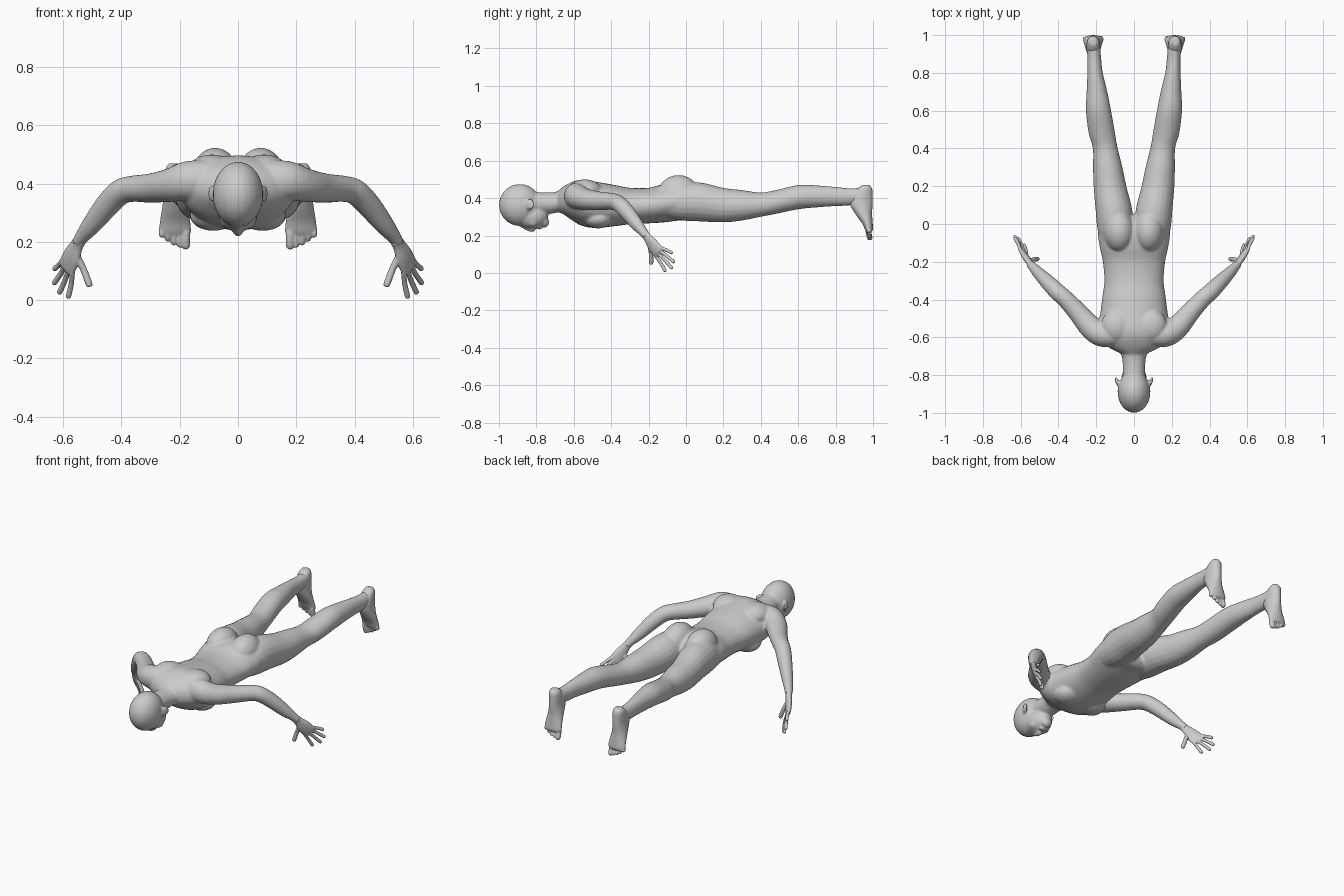
import bpy, bmesh, math
from mathutils import Vector, Matrix

cube = bpy.data.objects.get("Cube")
if cube:
    bpy.data.objects.remove(cube, do_unlink=True)

skin = bpy.data.materials.new("plain grey")
skin.use_nodes = True
GREY = (0.6, 0.6, 0.6, 1)
skin.diffuse_color = GREY
skin.node_tree.nodes["Principled BSDF"].inputs["Base Color"].default_value = GREY


def spline(rows, steps=4):
    """Catmull-Rom interpolation of ring rows."""
    rows = [Vector(r) for r in rows]
    out = []
    for i in range(len(rows) - 1):
        a, b = rows[max(i - 1, 0)], rows[i]
        c, d = rows[i + 1], rows[min(i + 2, len(rows) - 1)]
        for k in range(steps):
            t = k / steps
            out.append(b + (c - a) * t / 2 + (a * 2 - b * 5 + c * 4 - d) * t * t / 2
                       + (b * 3 - a - c * 3 + d) * t ** 3 / 2)
    return out + [rows[-1]]


def tube(bm, rows, side=1, up=(0, 0, 1), axis=None, sides=20):
    """Loft elliptical rings given as x, y, z, half width, half depth."""
    rows = spline(rows)
    loops = []
    for i, r in enumerate(rows):
        centre = Vector(r[:3])
        ahead = Vector(rows[min(i + 1, len(rows) - 1)][:3])
        behind = Vector(rows[max(i - 1, 0)][:3])
        t = Vector(axis) if axis else (ahead - behind).normalized()
        u = t.cross(Vector(up)).normalized()
        v = u.cross(t)
        loop = []
        for k in range(sides):
            a = math.tau * k / sides
            p = centre + u * r[3] * math.cos(a) + v * r[4] * math.sin(a)
            loop.append(bm.verts.new((p.x * side, p.y, p.z)))
        loops.append(loop)
    for a, b in zip(loops, loops[1:]):
        for k in range(sides):
            n = (k + 1) % sides
            bm.faces.new((a[k], a[n], b[n], b[k]))
    bm.faces.new(loops[0][::-1])
    bm.faces.new(loops[-1])


def digit(bm, points, radius, side, up=(0, 1, 0)):
    """Finger or toe with a rounded tip."""
    points = [Vector(p) for p in points]
    end = (points[-1] - points[-2]).normalized()
    rows = [(*p, radius, radius) for p in points]
    rows.append((*(points[-1] + end * radius * 0.8), radius * 0.5, radius * 0.5))
    tube(bm, rows, side, up, sides=10)


def ball(bm, centre, radii, side=1, tilt=0):
    x, y, z = centre
    m = (Matrix.Translation((x * side, y, z)) @ Matrix.Rotation(tilt * side, 4, 'Z')
         @ Matrix.Diagonal((*radii, 1)))
    bmesh.ops.create_uvsphere(bm, u_segments=24, v_segments=16, radius=1, matrix=m)


def finish(name, bm, voxel, smooth):
    """Fuse the overlapping forms into one smooth skin."""
    bmesh.ops.recalc_face_normals(bm, faces=bm.faces)
    mesh = bpy.data.meshes.new(name)
    bm.to_mesh(mesh)
    bm.free()
    mesh.materials.append(skin)
    ob = bpy.data.objects.new(name, mesh)
    bpy.context.collection.objects.link(ob)
    fuse = ob.modifiers.new("fuse", 'REMESH')
    fuse.mode = 'VOXEL'
    fuse.voxel_size = voxel
    fuse.use_smooth_shade = True
    relax = ob.modifiers.new("relax", 'SMOOTH')
    relax.factor = 0.5
    relax.iterations = smooth


def span(x, y, half, low, high):
    """Ring across the body, from its lowest and highest points."""
    return (x, y, (low + high) / 2, half, (high - low) / 2)


body = bmesh.new()

# torso from neck root to crotch
torso = [(-.69, .06, .33, .435), (-.65, .14, .31, .465), (-.6, .19, .275, .49),
         (-.55, .195, .25, .497), (-.48, .18, .24, .487), (-.38, .167, .25, .47),
         (-.3, .157, .26, .455), (-.2, .165, .265, .455), (-.12, .182, .27, .475),
         (-.04, .19, .28, .48), (.02, .16, .285, .45), (.05, .08, .31, .4)]
tube(body, [span(0, *r) for r in torso], axis=(0, 1, 0), sides=32)

# neck and head
tube(body, [(0, -.85, .375, .06, .06), (0, -.74, .372, .06, .058),
            (0, -.69, .378, .068, .056), (0, -.6, .39, .09, .06)], axis=(0, 1, 0))
ball(body, (0, -.888, .363), (.087, .112, .112))
ball(body, (0, -.825, .302), (.068, .088, .067))
ball(body, (0, -.757, .272), (.034, .025, .03))
tube(body, [(0, -.885, .256, .008, .012), (0, -.845, .236, .01, .014),
            (0, -.815, .23, .016, .012), (0, -.806, .24, .012, .012)], axis=(0, 1, 0), sides=12)
ball(body, (0, -.783, .241), (.026, .012, .01))

legs = [(.1, -.12, .075, .3, .44), (.1, -.02, .095, .28, .48), (.107, .08, .097, .275, .483),
        (.127, .2, .087, .27, .455), (.139, .3, .078, .28, .443), (.152, .4, .066, .3, .43),
        (.17, .48, .07, .315, .443), (.188, .6, .067, .34, .47), (.196, .7, .055, .35, .468),
        (.206, .8, .041, .357, .46), (.21, .87, .037, .36, .453), (.213, .94, .034, .375, .455)]

arm = [(.1, -.59, .41, .06, .07), (.17, -.585, .41, .065, .068), (.23, -.545, .395, .062, .058),
       (.3, -.465, .385, .052, .05), (.365, -.395, .382, .046, .045),
       (.405, -.36, .37, .045, .044), (.45, -.315, .325, .041, .042),
       (.5, -.265, .262, .033, .035), (.535, -.228, .218, .025, .025),
       (.55, -.21, .195, .022, .022)]

for s in (1, -1):
    tube(body, [span(*r) for r in legs], s, axis=(0, 1, 0))
    tube(body, arm, s)
    # buttock, shoulder blade, chest, ear, eye and cheek
    ball(body, (.078, -.04, .425), (.082, .11, .098), s)
    ball(body, (.09, -.54, .44), (.085, .09, .06), s)
    ball(body, (.085, -.47, .29), (.08, .08, .052), s)
    ball(body, (.09, -.835, .366), (.009, .026, .03), s, -0.35)
    ball(body, (.031, -.862, .272), (.015, .013, .014), s)
    ball(body, (.038, -.82, .272), (.025, .03, .025), s)
finish("body", body, 0.007, 4)

for s, label in ((1, "left"), (-1, "right")):
    # hand
    hand = bmesh.new()
    across = Vector((.575, .5, .645))
    flat = (.74, -.65, -.15)
    knuckles = Vector((.586, -.152, .116))
    tube(hand, [(.54, -.223, .21, .023, .02), (.553, -.205, .188, .026, .017),
                (.57, -.18, .152, .037, .017), (*knuckles, .039, .014),
                (.592, -.143, .104, .03, .008)], s, flat)
    tips = [(.582, -.112, .013), (.612, -.078, .028), (.63, -.067, .06), (.629, -.078, .108)]
    for i, tip in enumerate(tips):
        base = knuckles + across * (i * 0.02 - 0.03)
        bend = base.lerp(Vector(tip), 0.5) + Vector(flat) * -0.004
        digit(hand, [base, bend, tip], 0.0095, s, flat)
    digit(hand, [(.557, -.198, .16), (.532, -.188, .11), (.511, -.186, .055)], 0.012, s, flat)
    finish(label + "_hand", hand, 0.004, 2)

    # foot, hanging from the heel with a flat sole behind
    foot = bmesh.new()
    shape = [(.47, .02, .945, .98), (.45, .033, .915, .995), (.41, .037, .885, .998),
             (.37, .038, .875, .998), (.32, .044, .902, .995), (.27, .052, .938, .998),
             (.235, .055, .956, 1), (.22, .046, .966, .995)]
    tube(foot, [(.216, (a + b) / 2, z, w, (b - a) / 2) for z, w, a, b in shape],
         s, (0, 1, 0), (0, 0, -1))
    for i in range(5):
        x = 0.179 + i * 0.0205
        low = 0.187 + 0.0025 * i * i
        r = 0.015 if i == 0 else 0.0105
        digit(foot, [(x, .975, .25), (x, .974, .225), (x, .983, low)], r, s)
    finish(label + "_foot", foot, 0.004, 2)
